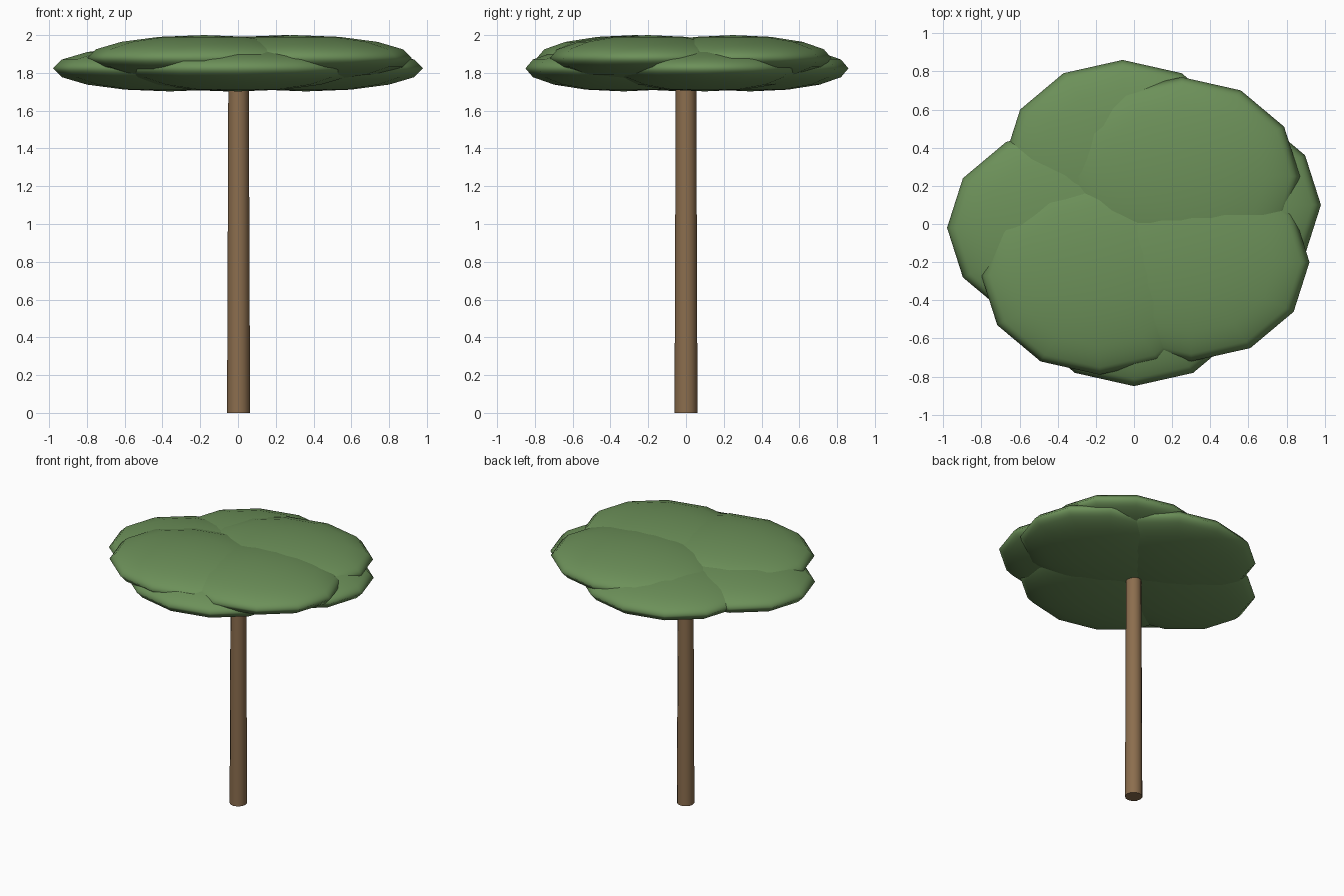
import bpy

cube = bpy.data.objects.get("Cube")
if cube:
    bpy.data.objects.remove(cube, do_unlink=True)


def make_material(name, rgb):
    mat = bpy.data.materials.new(name)
    mat.use_nodes = True
    color = (*rgb, 1.0)
    mat.diffuse_color = color
    bsdf = mat.node_tree.nodes["Principled BSDF"]
    bsdf.inputs["Base Color"].default_value = color
    bsdf.inputs["Roughness"].default_value = 0.9
    return mat


leaf_green = make_material("leaf_green", (0.15, 0.28, 0.10))
bark_brown = make_material("bark_brown", (0.26, 0.155, 0.076))


def finish(name, mat):
    obj = bpy.context.object
    obj.name = name
    obj.data.materials.append(mat)
    return obj


# Trunk: slightly tapered column reaching into the canopy
TRUNK_HEIGHT = 1.8
bpy.ops.mesh.primitive_cone_add(vertices=12, radius1=0.061, radius2=0.054,
                                depth=TRUNK_HEIGHT,
                                location=(0.003, 0, TRUNK_HEIGHT / 2))
finish("trunk", bark_brown)
bpy.ops.object.shade_smooth_by_angle()


# Canopy: overlapping flattened leaf clumps in two layers
def leaf_clump(name, x, y, z):
    bpy.ops.mesh.primitive_uv_sphere_add(segments=12, ring_count=8, radius=1,
                                         location=(x, y, z))
    obj = finish(name, leaf_green)
    obj.scale = (0.62, 0.52, 0.122)
    bpy.ops.object.shade_smooth()


LOWER_Z, UPPER_Z = 1.824, 1.878
lower = {"right": (-0.36, -0.02), "back": (-0.06, 0.34),
         "left": (0.36, 0.10), "front": (0.0, -0.33)}
upper = {"front_right": (-0.18, -0.27), "front_left": (0.30, -0.20),
         "back_left": (0.25, 0.25)}

for side, (x, y) in lower.items():
    leaf_clump("lower_leaves_" + side, x, y, LOWER_Z)
for side, (x, y) in upper.items():
    leaf_clump("upper_leaves_" + side, x, y, UPPER_Z)
